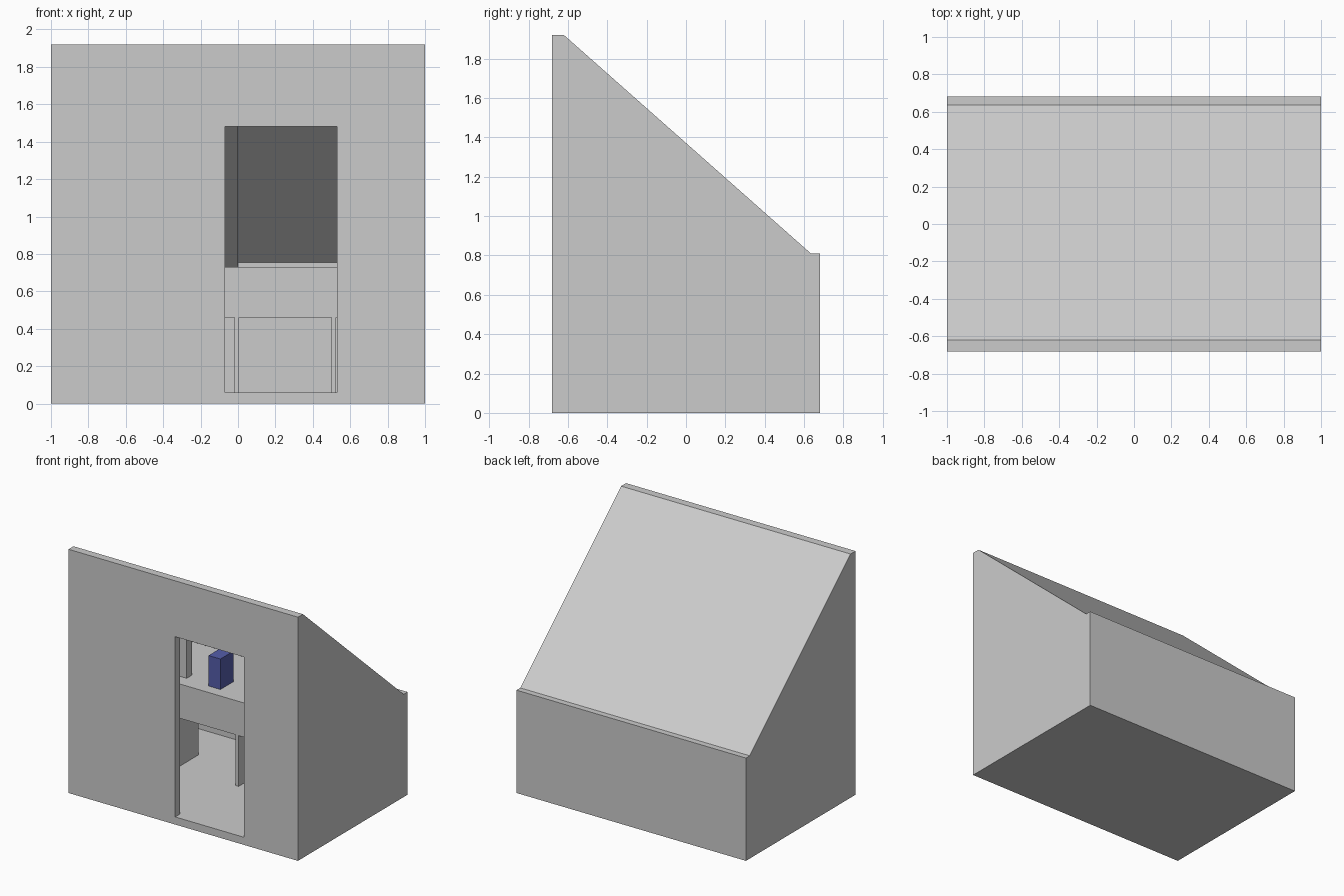
import bpy, bmesh

if "Cube" in bpy.data.objects:
    bpy.data.objects.remove(bpy.data.objects["Cube"])


def prism(name, profile, x0, x1):
    """Extrude a (y, z) profile along x."""
    bm = bmesh.new()
    face = bm.faces.new([bm.verts.new((x0, y, z)) for y, z in profile])
    out = bmesh.ops.extrude_face_region(bm, geom=[face])
    verts = [g for g in out["geom"] if isinstance(g, bmesh.types.BMVert)]
    bmesh.ops.translate(bm, verts=verts, vec=(x1 - x0, 0, 0))
    bmesh.ops.recalc_face_normals(bm, faces=bm.faces)
    mesh = bpy.data.meshes.new(name)
    bm.to_mesh(mesh)
    bm.free()
    ob = bpy.data.objects.new(name, mesh)
    bpy.context.collection.objects.link(ob)
    return ob


def box(name, x, y, z):
    return prism(name, [(y[0], z[0]), (y[1], z[0]), (y[1], z[1]), (y[0], z[1])], *x)


def cut(target, cutter):
    mod = target.modifiers.new("cut", 'BOOLEAN')
    mod.operation = 'DIFFERENCE'
    mod.solver = 'EXACT'
    mod.object = cutter
    bpy.context.view_layer.objects.active = target
    bpy.ops.object.modifier_apply(modifier=mod.name)
    bpy.data.objects.remove(cutter)


FRONT, BACK = -0.62, 0.635   # inner wall faces
FLOOR, LOFT = 0.06, 0.73     # floor levels


def interior(name, thick, x0, x1, low):
    return prism(name, [(FRONT, low), (BACK, low), (BACK, 0.81 - thick),
                        (FRONT, 1.92 - thick)], x0, x1)


# Building shell with a lean-to roof
shell = prism("building_shell", [(-0.682, 0), (0.682, 0), (0.682, 0.81), (BACK, 0.81),
                                 (FRONT, 1.92), (-0.682, 1.92)], -1, 1)
# Hollow inside; the roof is a little thinner on the right half
cut(shell, interior("room_cutter", 0.08, -0.94, 0.94, FLOOR))
cut(shell, interior("right_roof_cutter", 0.055, 0, 0.94, 0.5))
# Tall front doorway
cut(shell, box("doorway_cutter", (-0.07, 0.53), (-0.8, -0.5), (FLOOR, 1.48)))

# Loft floor over the back half
box("loft_floor", (-0.94, 0.94), (0, BACK), (0.46, LOFT))

# Stall partitions under the loft
for i, x in enumerate((-0.56, -0.02, 0.5)):
    box(f"stall_partition_{i + 1}", (x, x + 0.025), (0, 0.27), (FLOOR, 0.46))

# Post standing on the loft, up to the roof
prism("loft_post", [(0.107, LOFT), (0.172, LOFT), (0.172, 1.14), (0.107, 1.197)],
      -0.59, -0.522)

# Blue box on the loft
crate = box("blue_box", (-0.32, -0.216), (0.09, 0.25), (LOFT, 0.97))
blue = bpy.data.materials.new("blue")
blue.diffuse_color = (0.09, 0.11, 0.4, 1)
blue.use_nodes = True
blue.node_tree.nodes["Principled BSDF"].inputs["Base Color"].default_value = blue.diffuse_color
crate.data.materials.append(blue)
